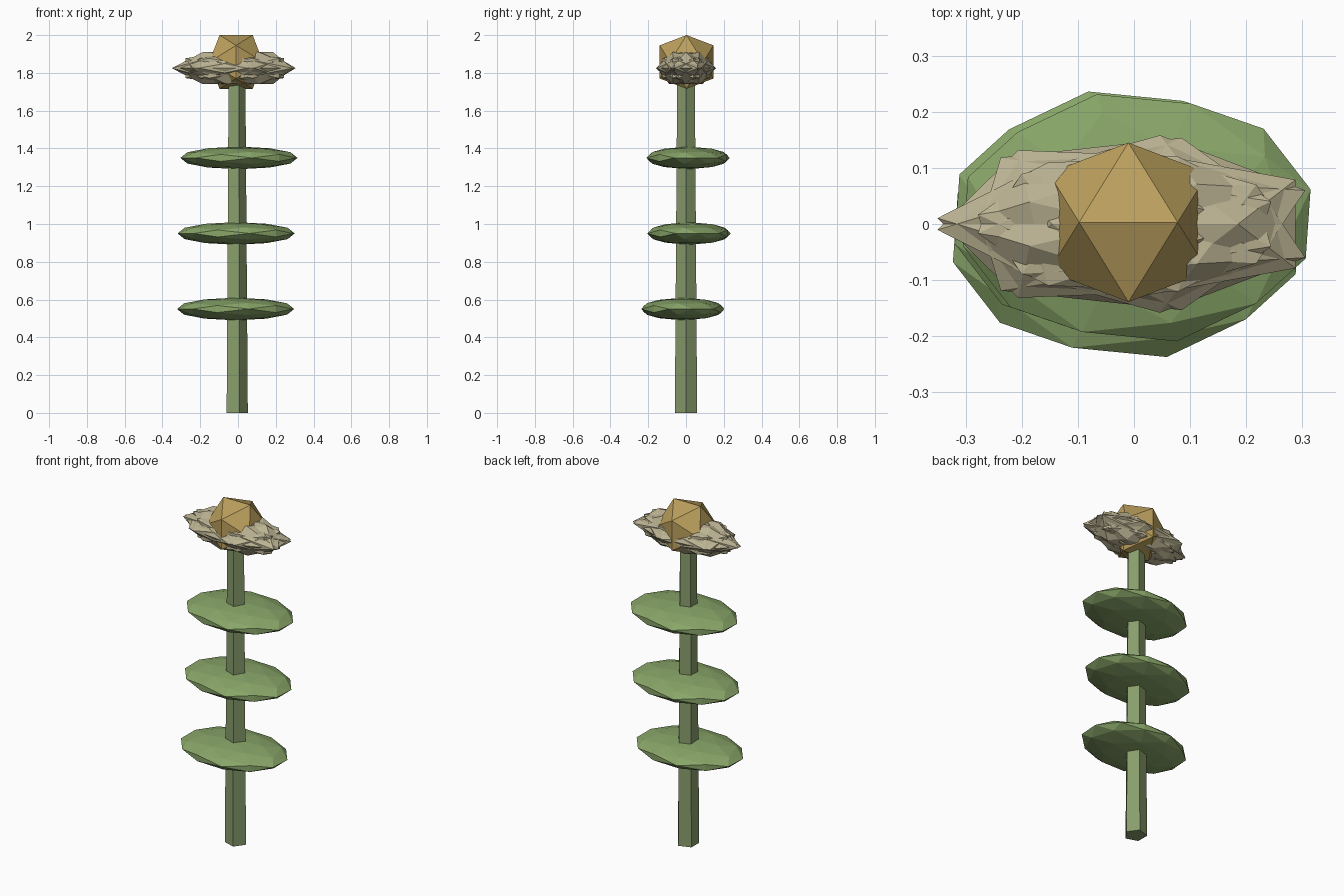
import bpy, bmesh, math
from mathutils import Vector, Matrix

if "Cube" in bpy.data.objects:
    bpy.data.objects.remove(bpy.data.objects["Cube"])

CX = -0.01  # stem axis


def material(name, rgb):
    m = bpy.data.materials.new(name)
    m.diffuse_color = (*rgb, 1)
    m.use_nodes = True
    m.node_tree.nodes["Principled BSDF"].inputs["Base Color"].default_value = m.diffuse_color
    return m


stem_mat = material("stem_green", (0.25, 0.34, 0.15))
leaf_mat = material("leaf_green", (0.25, 0.38, 0.14))
petal_mat = material("petal_cream", (0.50, 0.45, 0.29))
gold_mat = material("centre_gold", (0.50, 0.35, 0.11))


def finish(bm, name, mat):
    bmesh.ops.recalc_face_normals(bm, faces=bm.faces)
    me = bpy.data.meshes.new(name)
    bm.to_mesh(me)
    bm.free()
    me.materials.append(mat)
    ob = bpy.data.objects.new(name, me)
    bpy.context.collection.objects.link(ob)
    return ob


def ico(name, mat, radii, centre, turn=0.0, cuts=0):
    """Icosahedron with an edge on top, turned about z, then stretched."""
    bm = bmesh.new()
    g = (1 + 5 ** 0.5) / 2
    for a in (-1, 1):
        for b in (-g, g):
            for co in ((a, 0, b), (b, a, 0), (0, b, a)):
                bm.verts.new(Vector(co).normalized())
    bmesh.ops.convex_hull(bm, input=bm.verts)
    if cuts:
        bmesh.ops.subdivide_edges(bm, edges=bm.edges[:], cuts=cuts, use_grid_fill=True)
        for v in bm.verts:
            v.co.normalize()
    bm.transform(Matrix.Translation(centre) @ Matrix.Diagonal((*radii, 1))
                 @ Matrix.Rotation(turn, 4, 'Z'))
    return finish(bm, name, mat)


# five-sided tapering stem
bm = bmesh.new()
bmesh.ops.create_cone(bm, cap_ends=True, segments=5, radius1=0.062, radius2=0.049, depth=1.8)
bm.transform(Matrix.Translation((CX, 0, 0.9)) @ Matrix.Rotation(-math.pi / 2, 4, 'Z'))
finish(bm, "stem", stem_mat)

# three flattened leaves
for i, (x, y) in enumerate(((-0.013, -0.017), (-0.01, 0.016), (0.005, 0.011))):
    ico(f"leaf_{i + 1}", leaf_mat, (0.318, 0.226, 0.06), (x, y, 0.55 + 0.4 * i),
        math.radians(13), 1)

# ring of overlapping spiky petals
N = 7
for i in range(N):
    a = 2 * math.pi * i / N
    ico(f"petal_{i + 1}", petal_mat, (0.315, 0.15, 0.1),
        (CX + 0.03 * math.cos(a), 0.012 * math.sin(a), 1.825), a)

# golden flower centre
ico("flower_centre", gold_mat, (0.167,) * 3, (CX, 0.003, 1.858))
